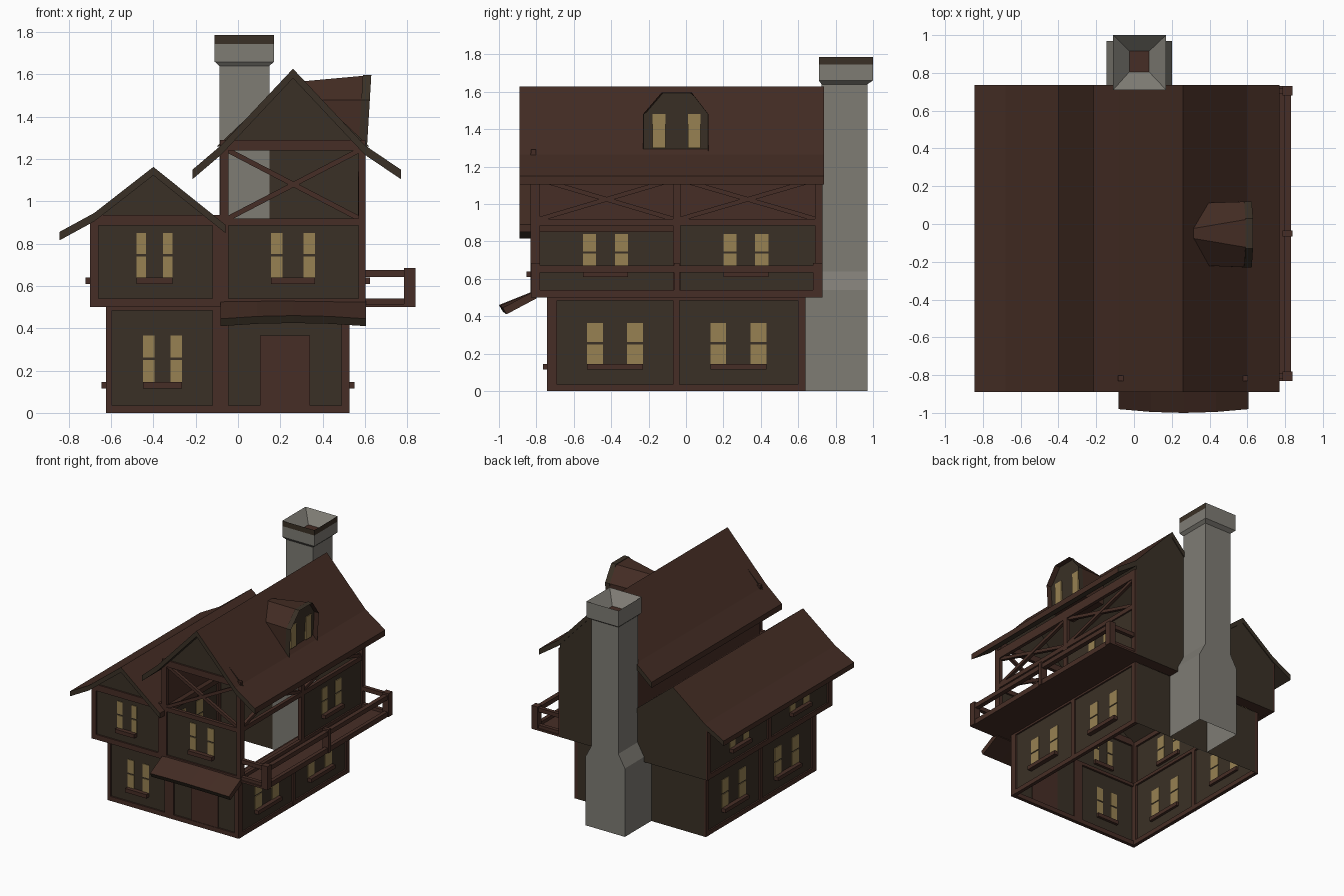
import bpy, bmesh
from mathutils import Vector, Matrix

if "Cube" in bpy.data.objects:
    bpy.data.objects.remove(bpy.data.objects["Cube"])

COLORS = {
    "timber_brown": (0.062, 0.027, 0.019),
    "roof_brown": (0.056, 0.025, 0.017),
    "plaster_olive": (0.042, 0.030, 0.019),
    "stone_grey": (0.21, 0.20, 0.175),
    "window_yellow": (0.31, 0.22, 0.085),
}
MATS = []
for n, c in COLORS.items():
    m = bpy.data.materials.new(n)
    m.diffuse_color = (*c, 1)
    m.use_nodes = True
    m.node_tree.nodes["Principled BSDF"].inputs["Base Color"].default_value = m.diffuse_color
    MATS.append(m)
TIMBER, ROOF, PLASTER, STONE, GLASS = range(5)
PARTS = {}


def part(name):
    return PARTS.setdefault(name, bmesh.new())


def face(name, pts, mat):
    bm = part(name)
    f = bm.faces.new([bm.verts.new(p) for p in pts])
    f.material_index = mat
    return f


def box(name, x, y, z, mat):
    bm = part(name)
    size = Matrix.Diagonal((x[1] - x[0], y[1] - y[0], z[1] - z[0], 1))
    mid = Matrix.Translation((sum(x) / 2, sum(y) / 2, sum(z) / 2))
    for v in bmesh.ops.create_cube(bm, size=1, matrix=mid @ size)["verts"]:
        for f in v.link_faces:
            f.material_index = mat


def on(side, u, z, d):
    """Point on a facade: u along it, z up, d outward from the middle."""
    return {"front": (u, -d, z), "right": (d, u, z), "left": (-d, u, z)}[side]


def slab(name, side, u, z, d, mat):
    a, b = on(side, u[0], z[0], d[0]), on(side, u[1], z[1], d[1])
    box(name, *[sorted(p) for p in zip(a, b)], mat)


def brace(name, side, p, q, d, w=0.012):
    """Slanting timber between two facade points."""
    e = (Vector(q) - Vector(p)).normalized()
    n = Vector((-e.y, e.x)) * w
    loop = [Vector(p) + n, Vector(p) - n, Vector(q) - n, Vector(q) + n]
    prism(name, [on(side, v.x, v.y, d - 0.02) for v in loop],
          Vector(on(side, 0, 0, 0.025)), TIMBER, TIMBER)


def prism(name, pts, move, mat, end_mat):
    bm = part(name)
    a = [bm.verts.new(p) for p in pts]
    b = [bm.verts.new(Vector(p) + move) for p in pts]
    bm.faces.new(a).material_index = end_mat
    bm.faces.new(b[::-1]).material_index = end_mat
    faces = []
    for i in range(len(a)):
        j = (i + 1) % len(a)
        f = bm.faces.new((a[j], a[i], b[i], b[j]))
        f.material_index = mat
        faces.append(f)
    return faces


def window(side, u, z, d, strip):
    """Four lit panes on the wall with a timber sill below."""
    mid = (z[0] + z[1]) / 2
    for s in ((u[0], u[0] + strip), (u[1] - strip, u[1])):
        for h in ((z[0], mid - 0.006), (mid + 0.006, z[1])):
            slab("window_panes", side, s, h, (d - 0.004, d + 0.005), GLASS)
    slab("window_sills", side, u, (z[0] - 0.03, z[0]), (d - 0.02, d + 0.035), TIMBER)


def timbers(name, side, posts, beams, z, d):
    u = (posts[0][0], posts[-1][1])
    for p in posts:
        slab(name, side, p, z, (d - 0.015, d + 0.013), TIMBER)
    for b in beams:
        slab(name, side, u, b, (d - 0.015, d + 0.012), TIMBER)


def wall(name, side, u, z, d, mat=PLASTER):
    face(name, [on(side, a, b, d) for a, b in
                ((u[0], z[0]), (u[1], z[0]), (u[1], z[1]), (u[0], z[1]))], mat)


# Ground floor walls and timber frame, open underneath
wall("ground_walls", "front", (-0.61, 0.515), (0, 0.5), 0.73)
wall("ground_walls", "front", (-0.61, 0.515), (0, 0.5), -0.64)
timbers("ground_timbers", "front", ((-0.622, -0.595), (-0.12, -0.045), (0.49, 0.525)),
        ((0, 0.035), (0.485, 0.51)), (0, 0.5), 0.73)
for side, d in (("right", 0.515), ("left", 0.61)):
    wall("ground_walls", side, (-0.73, 0.64), (0, 0.5), d)
    timbers("ground_timbers", side, ((-0.74, -0.69), (-0.07, -0.035), (0.60, 0.64)),
            ((0, 0.035), (0.485, 0.51)), (0, 0.5), d)
    for u in ((-0.53, -0.23), (0.13, 0.43)):
        window(side, u, (0.145, 0.365), d, 0.085)
window("front", (-0.45, -0.265), (0.145, 0.365), 0.73, 0.055)
slab("door", "front", (0.105, 0.34), (0, 0.365), (0.725, 0.738), TIMBER)

# Soffit ring below the overhanging upper floor
for x, y in (((-0.69, 0.59), (-0.82, -0.73)), ((-0.69, 0.59), (0.64, 0.73)),
             ((-0.69, -0.61), (-0.73, 0.64))):
    face("overhang_soffit", [(x[0], y[0], 0.501), (x[0], y[1], 0.501),
                             (x[1], y[1], 0.501), (x[1], y[0], 0.501)], TIMBER)

# Upper floor walls
POSTS = ((-0.83, -0.78), (-0.07, -0.03), (0.69, 0.73))
wall("upper_walls", "front", (-0.685, 0.59), (0.5, 0.91), 0.817)
wall("upper_walls", "left", (-0.817, 0.73), (0.5, 0.91), 0.687)
wall("upper_walls", "right", (-0.05, 0.73), (0.5, 0.91), 0.59)
wall("valley_wall", "right", (-0.817, 0.73), (0.89, 1.24), -0.08, TIMBER)
face("back_wall", [(x, 0.73, z) for x, z in (
    (-0.687, 0.5), (0.59, 0.5), (0.59, 1.235), (0.26, 1.59), (-0.08, 1.235),
    (-0.08, 0.9), (-0.4, 1.13), (-0.687, 0.91))], PLASTER)
face("front_gables", [(-0.1, -0.817, 1.26), (0.62, -0.817, 1.26), (0.26, -0.817, 1.6)], PLASTER)
face("front_gables", [(-0.687, -0.817, 0.9), (-0.06, -0.817, 0.88), (-0.4, -0.817, 1.13)], PLASTER)

# Upper floor timber frame with crossed braces in the open panels
timbers("upper_timbers", "front", ((-0.70, -0.66), (-0.12, -0.08)),
        ((0.5, 0.54), (0.885, 0.935)), (0.5, 0.9), 0.817)
timbers("upper_timbers", "front", ((-0.085, -0.045), (0.57, 0.603)),
        ((0.5, 0.54), (0.885, 0.92), (1.24, 1.29)), (0.5, 1.27), 0.818)
timbers("upper_timbers", "left", POSTS, ((0.5, 0.54), (0.875, 0.91)), (0.5, 0.9), 0.687)
timbers("upper_timbers", "right", POSTS,
        ((0.5, 0.54), (0.885, 0.92), (1.13, 1.2)), (0.5, 1.2), 0.59)
for side, u, z, d in (("front", (-0.045, 0.57), (0.92, 1.24), 0.82),
                      ("right", (-0.78, -0.07), (0.92, 1.13), 0.592),
                      ("right", (-0.03, 0.69), (0.92, 1.13), 0.592)):
    brace("cross_braces", side, (u[0], z[0]), (u[1], z[1]), d)
    brace("cross_braces", side, (u[0], z[1]), (u[1], z[0]), d - 0.004)

# Upper floor windows
window("front", (-0.48, -0.31), (0.64, 0.85), 0.817, 0.045)
window("front", (0.155, 0.365), (0.64, 0.85), 0.817, 0.055)
for u in ((-0.55, -0.31), (0.2, 0.44)):
    window("left", u, (0.64, 0.84), 0.687, 0.07)
window("right", (0.2, 0.44), (0.64, 0.84), 0.59, 0.07)

# Balcony along the right side
box("balcony_floor", (0.515, 0.83), (-0.83, 0.73), (0.5, 0.515), TIMBER)
box("balcony_rails", (0.80, 0.83), (-0.8, 0.7), (0.5, 0.54), TIMBER)
box("balcony_rails", (0.795, 0.83), (-0.8, 0.7), (0.635, 0.67), TIMBER)
for y in ((-0.83, -0.78), (-0.065, -0.035), (0.68, 0.73)):
    box("balcony_posts", (0.785, 0.838), y, (0.5, 0.685), TIMBER)
for y in ((-0.82, -0.79), (0.69, 0.72)):
    box("balcony_rails", (0.59, 0.8), y, (0.5, 0.54), TIMBER)
    box("balcony_rails", (0.59, 0.8), y, (0.643, 0.675), TIMBER)


# Roofs: bent gable profiles run from front to back
def roof(name, top, thick):
    low = [(x, z - thick) for x, z in reversed(top)]
    faces = prism(name, [(x, -0.89, z) for x, z in top + low],
                  Vector((0, 1.627, 0)), ROOF, PLASTER)
    for f in faces[len(top):-1]:
        f.material_index = PLASTER


roof("main_roof", [(-0.215, 1.15), (-0.08, 1.265), (0.26, 1.627), (0.60, 1.265), (0.77, 1.15)], 0.045)
roof("side_roof", [(-0.845, 0.855), (-0.68, 0.945), (-0.4, 1.163), (-0.06, 0.89)], 0.04)

# Porch awning with a slightly bowed front edge
bm = part("porch_awning")
rows = []
for i in range(5):
    x = -0.082 + 0.688 * i / 4
    bow = 1 - ((i - 2) / 2) ** 2
    y, z = -0.98 - 0.02 * bow, 0.445 + 0.015 * bow
    rows.append([bm.verts.new(p) for p in (
        (x, -0.80, 0.54), (x, y, z), (x, y + 0.02, z - 0.035), (x, -0.80, 0.495))])
for a, b in zip(rows, rows[1:]):
    for k in range(4):
        f = bm.faces.new((a[k], a[(k + 1) % 4], b[(k + 1) % 4], b[k]))
        f.material_index = PLASTER if k == 1 else ROOF
for r in (rows[0], rows[-1]):
    bm.faces.new(r).material_index = ROOF

# Dormer: six-sided front with a recessed window
HEX = [(-0.23, 1.26), (0.12, 1.26), (0.12, 1.48), (0.03, 1.597), (-0.13, 1.597), (-0.23, 1.48)]
bm = part("dormer")
front = [bm.verts.new((0.61 + (z - 1.26) * 0.06, y, z)) for y, z in HEX]
back = [bm.verts.new((0.30 if z > 1.5 else 0.38, -0.05 + (y + 0.05) * (0.3 if z > 1.5 else 0.95),
                      z - (0.03 if z > 1.5 else 0))) for y, z in HEX]
for i in range(6):
    j = (i + 1) % 6
    bm.faces.new((front[j], front[i], back[i], back[j])).material_index = ROOF
face_front = bm.faces.new(front)
face_front.material_index = PLASTER
bmesh.ops.inset_region(bm, faces=[face_front], thickness=0.04)
inner = bmesh.ops.extrude_discrete_faces(bm, faces=[face_front])["faces"][0]
inner.material_index = PLASTER
for v in inner.verts:
    v.co.x -= 0.04
for y in ((-0.18, -0.11), (0.01, 0.078)):
    box("dormer_panes", (0.572, 0.588), y, (1.3, 1.48), GLASS)

# Chimney: square rings stacked upward, then folded down into the flue
RINGS = [(-0.145, 0.20, 0.635, 0.97, 0), (-0.145, 0.20, 0.635, 0.97, 0.54),
         (-0.088, 0.148, 0.725, 0.97, 0.64), (-0.088, 0.148, 0.725, 0.97, 1.64),
         (-0.11, 0.17, 0.71, 1.0, 1.66), (-0.11, 0.17, 0.71, 1.0, 1.745),
         (-0.11, 0.17, 0.71, 1.0, 1.787), (-0.025, 0.08, 0.805, 0.915, 1.70)]
bm = part("chimney")
loops = [[bm.verts.new(p) for p in ((a, c, z), (b, c, z), (b, d, z), (a, d, z))]
         for a, b, c, d, z in RINGS]
for r, (lo, hi) in enumerate(zip(loops, loops[1:])):
    for i in range(4):
        j = (i + 1) % 4
        f = bm.faces.new((lo[i], lo[j], hi[j], hi[i]))
        f.material_index = PLASTER if r == 5 and i < 2 else STONE
bm.faces.new(loops[-1]).material_index = TIMBER

# Turn every collected part into an object
for name, bm in PARTS.items():
    if "wall" not in name and "gable" not in name and "soffit" not in name:
        bmesh.ops.recalc_face_normals(bm, faces=bm.faces)
    me = bpy.data.meshes.new(name)
    bm.to_mesh(me)
    bm.free()
    for m in MATS:
        me.materials.append(m)
    bpy.context.collection.objects.link(bpy.data.objects.new(name, me))
